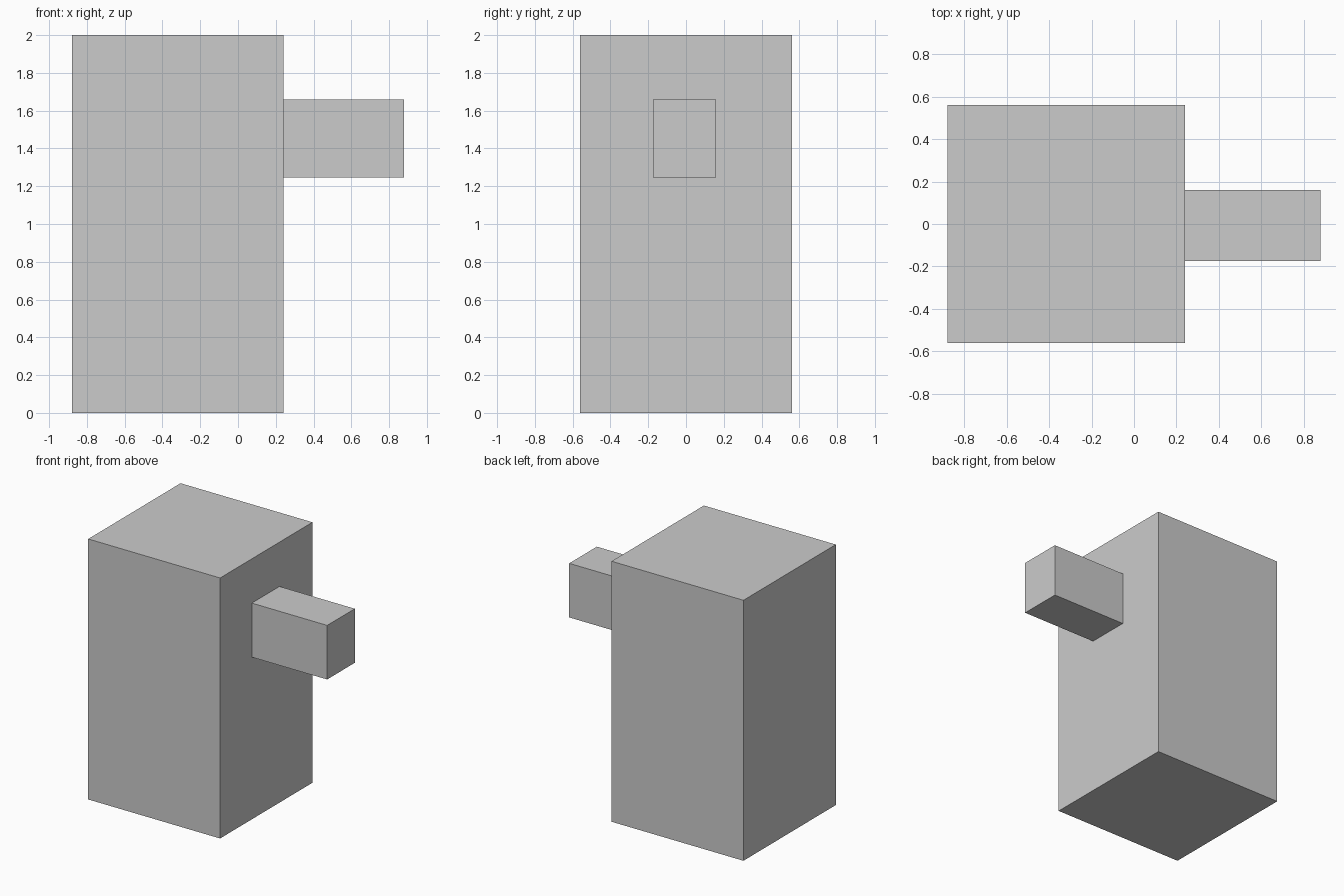
import bpy

if "Cube" in bpy.data.objects:
    bpy.data.objects.remove(bpy.data.objects["Cube"])


def box(name, x, y, z):
    """Axis-aligned box from (min, max) ranges."""
    spans = (x, y, z)
    bpy.ops.mesh.primitive_cube_add(size=1, location=[(a + b) / 2 for a, b in spans])
    obj = bpy.context.object
    obj.name = name
    obj.scale = [b - a for a, b in spans]
    bpy.ops.object.transform_apply(location=False, rotation=False, scale=True)
    return obj


# Tall main block
box("body", (-0.88, 0.24), (-0.56, 0.56), (0.0, 2.0))

# Short bar projecting from the right side
box("side_arm", (0.24, 0.88), (-0.175, 0.16), (1.245, 1.66))
